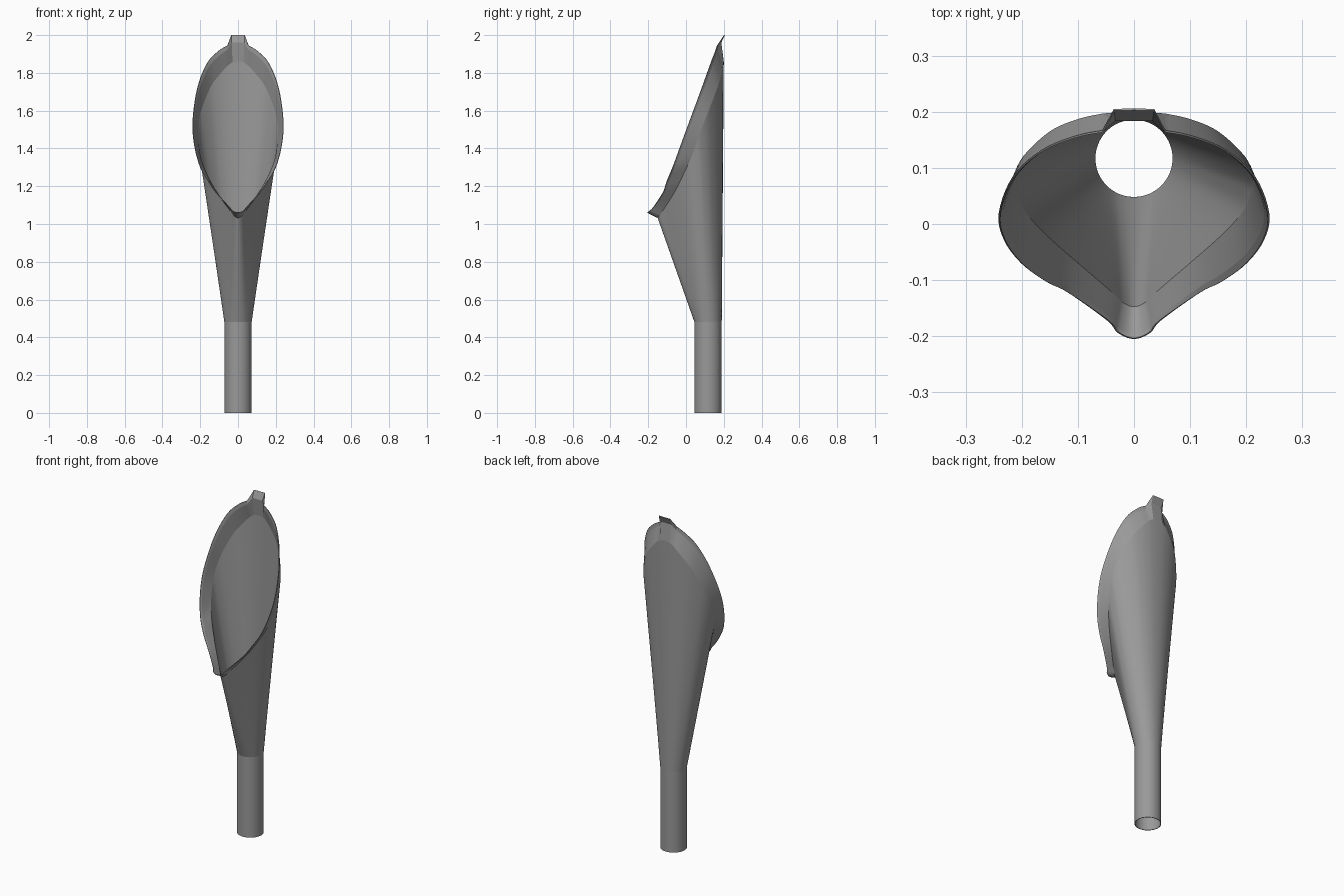
import bpy, math
from mathutils import Vector

if "Cube" in bpy.data.objects:
    bpy.data.objects.remove(bpy.data.objects["Cube"])

TUBE_Y, TUBE_R, TUBE_TOP = 0.117, 0.0722, 0.48
BODY_ROWS = 8

# Half outline, back to front: tube angle, mouth point, rim edge point
STATIONS = [
    (90, (0, .200, 1.86), (0, .206, 2.0)),
    (80, (.030, .199, 1.857), (.036, .205, 2.0)),
    (74, (.055, .197, 1.84), (.056, .167, 1.945)),
    (62, (.100, .187, 1.79), (.105, .157, 1.915)),
    (47, (.150, .165, 1.72), (.165, .132, 1.85)),
    (27, (.198, .120, 1.60), (.216, .085, 1.72)),
    (6, (.215, .080, 1.50), (.241, .020, 1.545)),
    (-8, (.211, .052, 1.42), (.232, -.028, 1.415)),
    (-20, (.197, .022, 1.34), (.201, -.070, 1.30)),
    (-32, (.165, -.015, 1.26), (.156, -.103, 1.22)),
    (-44, (.115, -.060, 1.17), (.118, -.122, 1.165)),
    (-56, (.042, -.123, 1.07), (.048, -.172, 1.09)),
    (-70, (.020, -.143, 1.042), (.029, -.194, 1.068)),
    (-90, (0, -.150, 1.032), (0, -.205, 1.06)),
]


def flat(station):
    return (station[0], *station[1], *station[2])


def catmull(a, b, c, d, t):
    return tuple(.5 * (2*q + (r - p)*t + (2*p - 5*q + 4*r - s)*t*t
                       + (3*q - p - 3*r + s)*t**3) for p, q, r, s in zip(a, b, c, d))


# Straight-sided tab at the back, smooth outline everywhere else
keys = [flat(s) for s in STATIONS]
front = keys[-2]
ghost = (-180 - front[0], -front[1], *front[2:4], -front[4], *front[5:])
smooth = keys[2:] + [ghost]
half = keys[:2]
for i in range(len(smooth) - 2):
    before = smooth[i - 1] if i else smooth[0]
    for k in range(5):
        half.append(catmull(before, *smooth[i:i + 3], k / 5))
half.append(keys[-1])


def column(s, index):
    """One strip of points from the foot of the tube to the rim edge."""
    a = math.radians(s[0])
    cx, cy = TUBE_R * math.cos(a), TUBE_Y + TUBE_R * math.sin(a)
    mouth, edge = Vector(s[1:4]), Vector(s[4:7])
    neck = Vector((cx, cy, TUBE_TOP))
    pts = [Vector((cx, cy, 0)), neck]
    pts += [neck.lerp(mouth, k / BODY_ROWS) for k in range(1, BODY_ROWS + 1)]
    if index < 2:             # pinch beneath the turned-back tab
        bend = Vector((mouth.lerp(edge, .7).x, .187, 1.96))
    else:                     # narrow lip along the rim
        bend = mouth.lerp(edge, .78) + Vector((0, -.005, .002))
    return pts + [bend, edge]


cols = [column(s, i) for i, s in enumerate(half)]
cols += [[Vector((-p.x, p.y, p.z)) for p in c] for c in reversed(cols[1:-1])]
rows, n = len(cols[0]), len(cols)
verts = [p for c in cols for p in c]
faces = []
for i in range(n):
    j = (i + 1) % n
    for r in range(rows - 1):
        faces.append((i*rows + r, i*rows + r + 1, j*rows + r + 1, j*rows + r))

# Open tube, widening scoop and flared rim as one thin shell
mesh = bpy.data.meshes.new("scoop_funnel")
mesh.from_pydata(verts, [], faces)
mesh.update()
if sum(p.normal.dot(Vector((p.center.x, p.center.y - TUBE_Y, 0)))
       for p in mesh.polygons) < 0:
    mesh.flip_normals()

# Crisp creases at the neck, the mouth and the lip
for e in mesh.edges:
    a, b = (v % rows for v in e.vertices)
    e.use_edge_sharp = a == b and a in (1, BODY_ROWS + 1, BODY_ROWS + 2)

shell = bpy.data.objects.new("scoop_funnel", mesh)
bpy.context.collection.objects.link(shell)
bpy.context.view_layer.objects.active = shell
shell.select_set(True)
thick = shell.modifiers.new("wall", 'SOLIDIFY')
thick.thickness = .0035
thick.offset = -1
bpy.ops.object.modifier_apply(modifier=thick.name)
bpy.ops.object.shade_smooth_by_angle(angle=math.radians(25), keep_sharp_edges=True)

# Dark grey finish
dark = bpy.data.materials.new("dark_grey")
dark.diffuse_color = (.32, .32, .32, 1)
dark.use_nodes = True
dark.node_tree.nodes["Principled BSDF"].inputs["Base Color"].default_value = dark.diffuse_color
shell.data.materials.append(dark)
